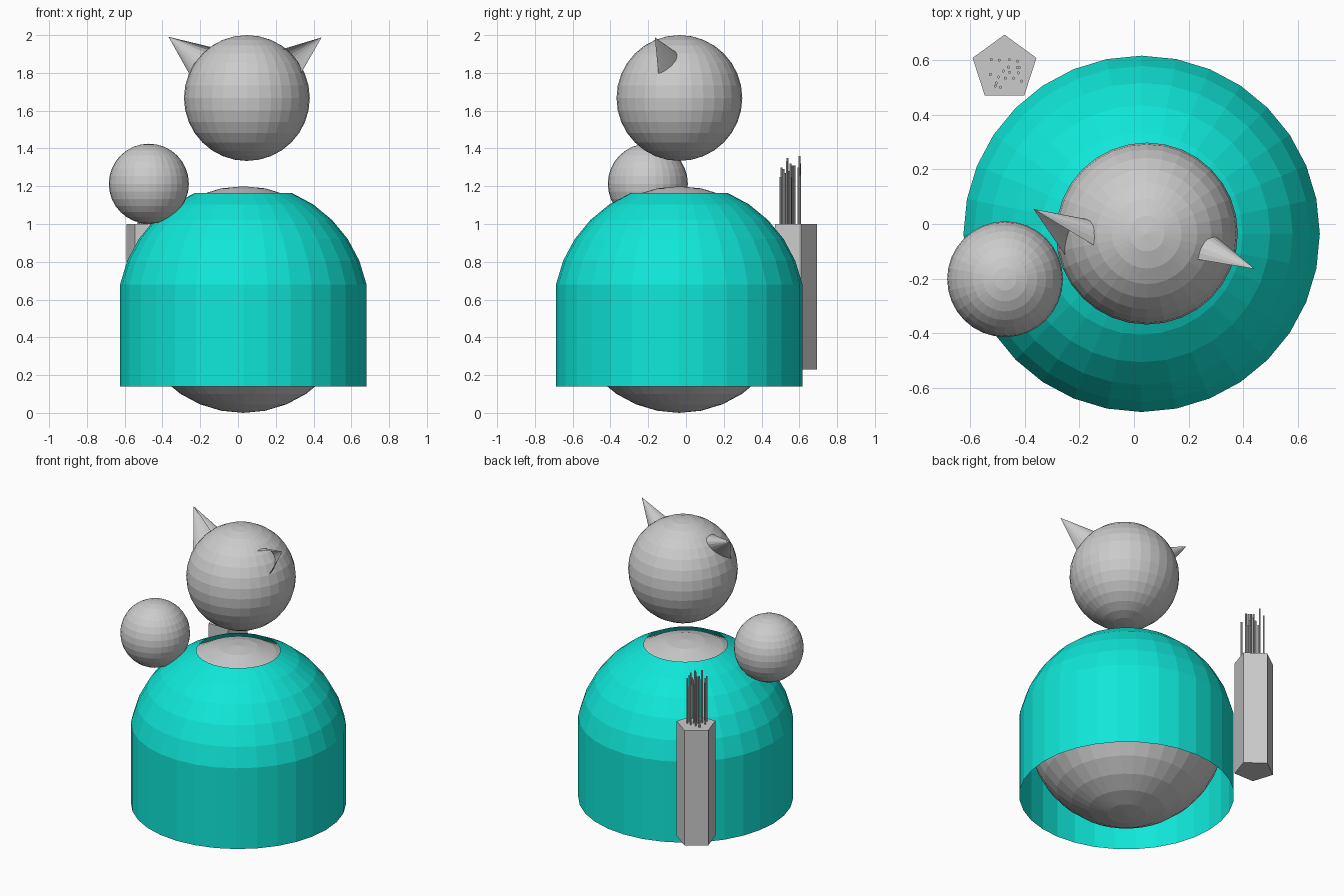
import bpy, bmesh, math
from mathutils import Vector, Matrix

if "Cube" in bpy.data.objects:
    bpy.data.objects.remove(bpy.data.objects["Cube"])


def material(name, rgb):
    m = bpy.data.materials.new(name)
    m.diffuse_color = (*rgb, 1)
    m.use_nodes = True
    m.node_tree.nodes["Principled BSDF"].inputs["Base Color"].default_value = m.diffuse_color
    return m


GREY = material("plain grey", (0.6, 0.6, 0.6))
TEAL = material("teal cloth", (0.005, 0.80, 0.69))


def finish(bm, name, mat):
    me = bpy.data.meshes.new(name)
    bm.to_mesh(me)
    bm.free()
    me.materials.append(mat)
    ob = bpy.data.objects.new(name, me)
    bpy.context.collection.objects.link(ob)
    return ob


def ball(name, centre, radius, mat):
    bm = bmesh.new()
    bmesh.ops.create_uvsphere(bm, u_segments=32, v_segments=16, radius=radius,
                              matrix=Matrix.Translation(centre))
    return finish(bm, name, mat)


def prism(bm, x, y, z0, z1, radius, sides, turn=0.0):
    bmesh.ops.create_cone(
        bm, cap_ends=True, segments=sides, radius1=radius, radius2=radius, depth=z1 - z0,
        matrix=Matrix.Translation((x, y, (z0 + z1) / 2)) @ Matrix.Rotation(turn, 4, 'Z'))


# Body, head and shoulder ball
HEAD = Vector((0.047, -0.035, 1.667))
ball("body", (0.028, -0.036, 0.6), 0.6, GREY)
ball("head", HEAD, 0.333, GREY)
ball("shoulder_ball", (-0.472, -0.202, 1.213), 0.212, GREY)

# Cloak: open dome with a neck hole, its lower rim drawn straight down
R, CZ, STEP = 0.665, 0.551, math.pi / 16
profile = [(R * math.sin(k * STEP), CZ + R * math.cos(k * STEP)) for k in range(2, 8)]
profile.append((profile[-1][0], 0.14))
bm = bmesh.new()
rings = [[bm.verts.new((0.028 + r * math.cos(i * math.tau / 32),
                        -0.036 + r * math.sin(i * math.tau / 32), z)) for i in range(32)]
         for r, z in profile]
for up, low in zip(rings, rings[1:]):
    for i in range(32):
        j = (i + 1) % 32
        bm.faces.new((up[i], low[i], low[j], up[j]))
finish(bm, "cloak", TEAL)


# Ears: half cones, rounded behind and open in front
def ear(name, tip, inner, outer, back):
    tip, inner, outer, back = map(Vector, (tip, inner, outer, back))
    mid = (inner + outer) / 2
    bm = bmesh.new()
    rim = []
    for i in range(13):
        t = math.pi * i / 12
        p = mid + (inner - mid) * math.cos(t) + (back - mid) * math.sin(t)
        rim.append(bm.verts.new(HEAD + tip + (p - tip) * 1.08))
    top = bm.verts.new(HEAD + tip)
    for a, b in zip(rim, rim[1:]):
        bm.faces.new((a, b, top))
    bmesh.ops.recalc_face_normals(bm, faces=bm.faces)
    ob = finish(bm, name, GREY)
    # the rounded back must face +y
    if sum(p.normal.y for p in ob.data.polygons) < 0:
        ob.data.flip_normals()


ear("left_ear", (-0.415, 0.09, 0.324), (-0.202, -0.038, 0.267),
    (-0.302, -0.075, 0.122), (-0.24, 0.053, 0.225))
ear("right_ear", (0.396, -0.13, 0.321), (0.19, -0.095, 0.257),
    (0.289, -0.112, 0.135), (0.251, -0.014, 0.218))

# Quiver: five-sided closed case
bm = bmesh.new()
ang = math.pi / 2
ring = [(-0.474 + 0.123 * math.cos(ang + k * math.tau / 5),
         0.57 + 0.123 * math.sin(ang + k * math.tau / 5)) for k in range(5)]
low = [bm.verts.new((x, y, 0.23)) for x, y in ring]
top = [bm.verts.new((x, y, 1.0)) for x, y in ring]
bm.faces.new(top)
bm.faces.new(low[::-1])
for k in range(5):
    j = (k + 1) % 5
    bm.faces.new((low[k], low[j], top[j], top[k]))
finish(bm, "quiver", GREY)

# Arrow shafts: x, y, top height
SHAFTS = [(-.522, .602, 1.32), (-.493, .6, 1.36), (-.456, .602, 1.26), (-.427, .596, 1.3),
          (-.427, .573, 1.31), (-.419, .573, 1.23), (-.46, .574, 1.29), (-.478, .56, 1.31),
          (-.456, .555, 1.25), (-.423, .553, 1.32), (-.526, .548, 1.28), (-.496, .538, 1.35),
          (-.471, .534, 1.3), (-.441, .534, 1.33), (-.412, .523, 1.27), (-.504, .516, 1.29),
          (-.489, .501, 1.25), (-.508, .505, 1.3)]
bm = bmesh.new()
for x, y, z in SHAFTS:
    prism(bm, x, y, 0.95, z, 0.0055, 8)
finish(bm, "arrow_shafts", GREY)
